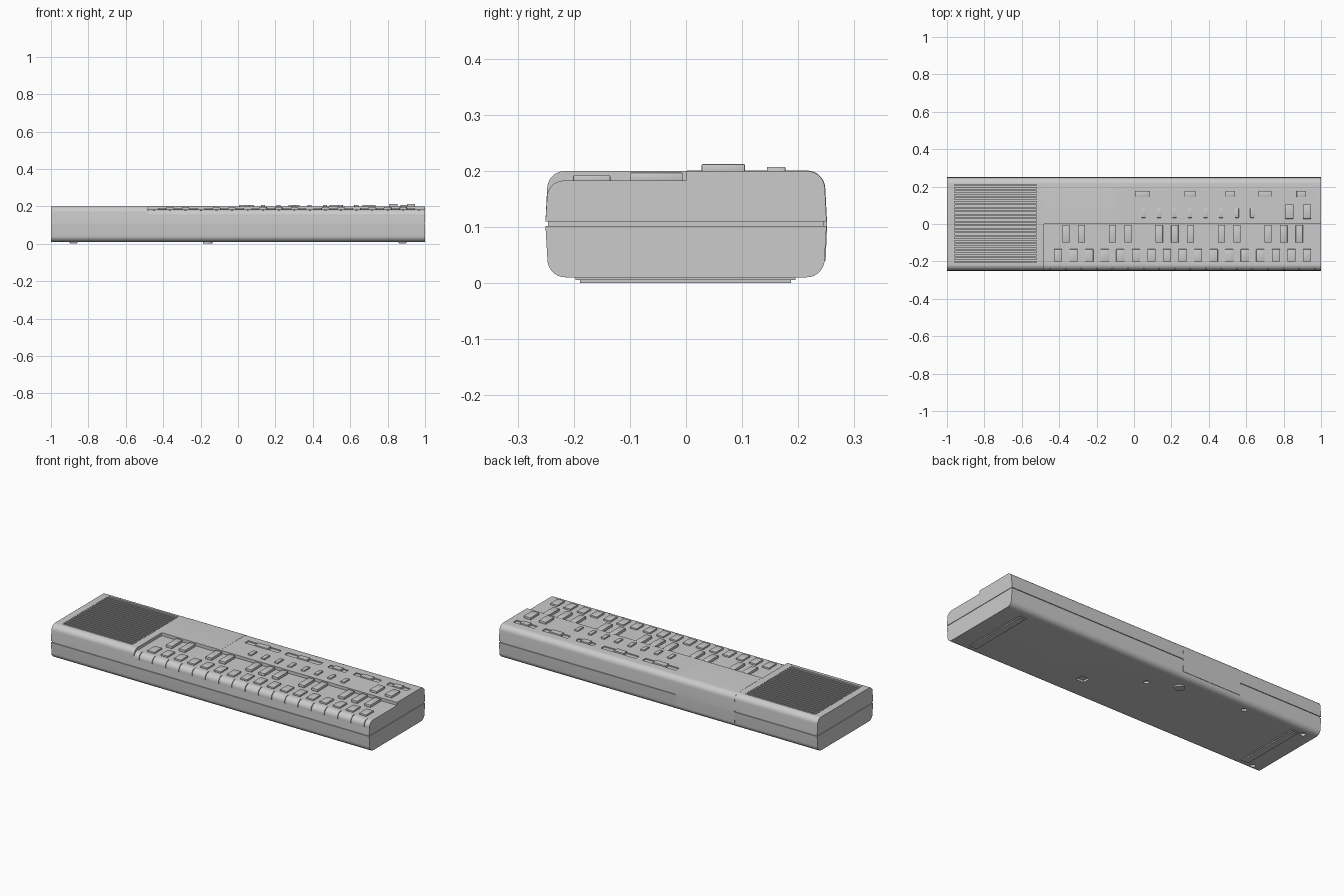
import bpy, bmesh, math
from math import pi

if "Cube" in bpy.data.objects:
    bpy.data.objects.remove(bpy.data.objects["Cube"])

def finish(bm, name, smooth=False):
    bmesh.ops.recalc_face_normals(bm, faces=bm.faces)
    me = bpy.data.meshes.new(name)
    bm.to_mesh(me)
    bm.free()
    ob = bpy.data.objects.new(name, me)
    bpy.context.collection.objects.link(ob)
    if smooth:
        shade(ob)
    return ob

def activate(ob):
    bpy.ops.object.select_all(action='DESELECT')
    ob.select_set(True)
    bpy.context.view_layer.objects.active = ob

def shade(ob):
    activate(ob)
    bpy.ops.object.shade_smooth_by_angle(angle=math.radians(35))

def arc(cy, cz, r, a0, a1, n=8):
    return [(cy + r * math.cos(a0 + (a1 - a0) * i / n),
             cz + r * math.sin(a0 + (a1 - a0) * i / n)) for i in range(n + 1)]

def add_extrusion(bm, prof, x0, x1):
    """Extrude a closed (y, z) profile along x."""
    vs = [bm.verts.new((x0, y, z)) for y, z in prof]
    f = bm.faces.new(vs)
    r = bmesh.ops.extrude_face_region(bm, geom=[f])
    for v in r['geom']:
        if isinstance(v, bmesh.types.BMVert):
            v.co.x = x1

def extrude(name, prof, spans):
    bm = bmesh.new()
    for x0, x1 in spans:
        add_extrusion(bm, prof, x0, x1)
    return finish(bm, name, True)

def boxes(name, items, bevel=0.0):
    """Boxes given as (x0, x1, y0, y1, z0, z1)."""
    bm = bmesh.new()
    for x0, x1, y0, y1, z0, z1 in items:
        add_extrusion(bm, [(y0, z0), (y1, z0), (y1, z1), (y0, z1)], x0, x1)
    if bevel:
        bmesh.ops.recalc_face_normals(bm, faces=bm.faces)
        bmesh.ops.bevel(bm, geom=bm.edges[:], offset=bevel, segments=2, affect='EDGES', profile=0.5)
    return finish(bm, name, bool(bevel))

def discs(name, items):
    """Upright cylinders given as (x, y, radius, z0, z1)."""
    bm = bmesh.new()
    for x, y, r, z0, z1 in items:
        ret = bmesh.ops.create_cone(bm, cap_ends=True, segments=20, radius1=r, radius2=r, depth=z1 - z0)
        bmesh.ops.translate(bm, verts=ret['verts'], vec=(x, y, (z0 + z1) / 2))
    return finish(bm, name, True)

def cut(ob, cutter):
    cutter.hide_render = True
    m = ob.modifiers.new("cut", 'BOOLEAN')
    m.operation, m.solver, m.object = 'DIFFERENCE', 'EXACT', cutter
    activate(ob)
    bpy.ops.object.modifier_apply(modifier=m.name)
    bpy.data.objects.remove(cutter)
    shade(ob)

STEP_X, PITCH, KEY0 = -0.48, 0.0832, -0.406

# Lower shell with rounded long edges
lower = ([(-0.2505, 0.102)] + arc(-0.215, 0.0425, 0.032, pi, 1.5 * pi)
         + arc(0.215, 0.0425, 0.032, 1.5 * pi, 2 * pi) + [(0.2505, 0.102)])
bottom = extrude("lower_shell", lower, [(-1, 1)])
SCREWS = [(-0.007, 0.087), (-0.553, 0.19), (-0.934, 0.19), (-0.942, -0.207)]
cut(bottom, discs("screw_cutter", [(x, y, 0.014, 0, 0.03) for x, y in SCREWS]))
cut(bottom, boxes("latch_cutter", [(0.23, 0.28, -0.115, -0.07, 0, 0.022)]))

# Recessed seam between the shells
boxes("seam_core", [(-0.997, 0.997, -0.246, 0.246, 0.095, 0.116)])

# Upper shell, full-height speaker end
back = arc(0.2155, 0.168, 0.032, 0.5 * pi, 0) + [(0.2505, 0.11)]
full = [(-0.2505, 0.11)] + arc(-0.2155, 0.168, 0.032, pi, 0.5 * pi) + back
speaker = extrude("speaker_end", full, [(-1, STEP_X)])
GX0, GX1, GY0, GY1 = -0.96, -0.52, -0.205, 0.21
cut(speaker, boxes("grille_cutter", [(GX0, GX1, GY0, GY1, 0.186, 0.22)]))

# Speaker grille slats
n = 22
p = (GY1 - GY0) / n
boxes("speaker_slats", [(GX0, GX1, GY0 + (i + 0.25) * p, GY0 + (i + 0.75) * p, 0.18, 0.1995)
                        for i in range(n)])

# Upper shell, stepped keyboard end
R, CY, CZ = 0.031, -0.217, 0.152
inner = arc(CY, CZ, R - 0.005, pi, 0.5 * pi)
outer = arc(CY, CZ, R, pi, 0.5 * pi)
stepped = ([(-0.2505, 0.11), (-0.248, 0.147), (-0.243, 0.147)] + inner
           + [(-0.217, 0.183), (0, 0.183), (0, 0.2)] + back)
deck = extrude("keyboard_deck", stepped, [(STEP_X, 1)])
SLOTS = [(-0.06, 0.15, 0.08), (0.19, 0.41, 0.06), (0.46, 0.57, 0.05),
         (0.62, 0.78, 0.07), (0.83, 0.96, 0.05)]
cut(deck, boxes("slot_cutter", [(a, b, 0.147, 0.178, 0.194, 0.22) for a, b, w in SLOTS]))

# Rounded key fronts separated by narrow grooves
edges = [STEP_X] + [KEY0 + (i - 0.5) * PITCH for i in range(18)] + [1]
g = 0.002
spans = [(a if i == 0 else a + g, b if i == 18 else b - g)
         for i, (a, b) in enumerate(zip(edges, edges[1:]))]
extrude("key_fronts", [(-0.248, 0.147)] + outer + inner[::-1] + [(-0.243, 0.147)], spans)

# Natural and sharp key buttons
boxes("natural_keys", [(KEY0 + i * PITCH - 0.022, KEY0 + i * PITCH + 0.022, -0.201, -0.135, 0.18, 0.192)
                       for i in range(17)], 0.0015)
sharps = [KEY0 + (i + 0.5) * PITCH for i in (0, 1, 3, 4, 6, 7, 8, 10, 11, 13, 14, 15)]
boxes("sharp_keys", [(x - 0.019, x + 0.019, -0.1, -0.006, 0.18, 0.197) for x in sharps], 0.0015)

# Function buttons
boxes("small_buttons", [(0.05 + i * PITCH - 0.011, 0.05 + i * PITCH + 0.011, 0.033, 0.083, 0.195, 0.208)
                        for i in range(8)], 0.0015)
boxes("large_buttons", [(x - 0.022, x + 0.022, 0.028, 0.105, 0.195, 0.212) for x in (0.83, 0.925)], 0.0015)

# Slide switches
boxes("slide_knobs", [((a + b - w) / 2, (a + b + w) / 2, 0.144, 0.177, 0.19, 0.207)
                      for a, b, w in SLOTS], 0.001)

# Display cover wrapping over the top and down the back
t = 0.0008
cover = ([(0.002, 0.199), (0.002, 0.2 + t)] + arc(0.2155, 0.168, 0.032 + t, 0.5 * pi, 0)
         + [(0.2505 + t, 0.11), (0.2505 + t, 0.1), (0.248 + t, 0.04), (0.244, 0.04), (0.244, 0.168)]
         + arc(0.2155, 0.168, 0.029, 0, 0.5 * pi))
extrude("display_cover", cover, [(STEP_X, -0.11)])

# Two-tier feet rails
boxes("feet", [b for s in (-0.88, 0.88) for b in (
    (s - 0.024, s + 0.024, -0.197, 0.195, 0.006, 0.013),
    (s - 0.018, s + 0.018, -0.189, 0.187, 0.0, 0.007))])

# Round adjuster and screws on the underside
discs("tuning_adjuster", [(-0.162, 0.157, 0.026, 0.002, 0.015)])
discs("screws", [(x, y, 0.009, 0.02, 0.035) for x, y in SCREWS])
